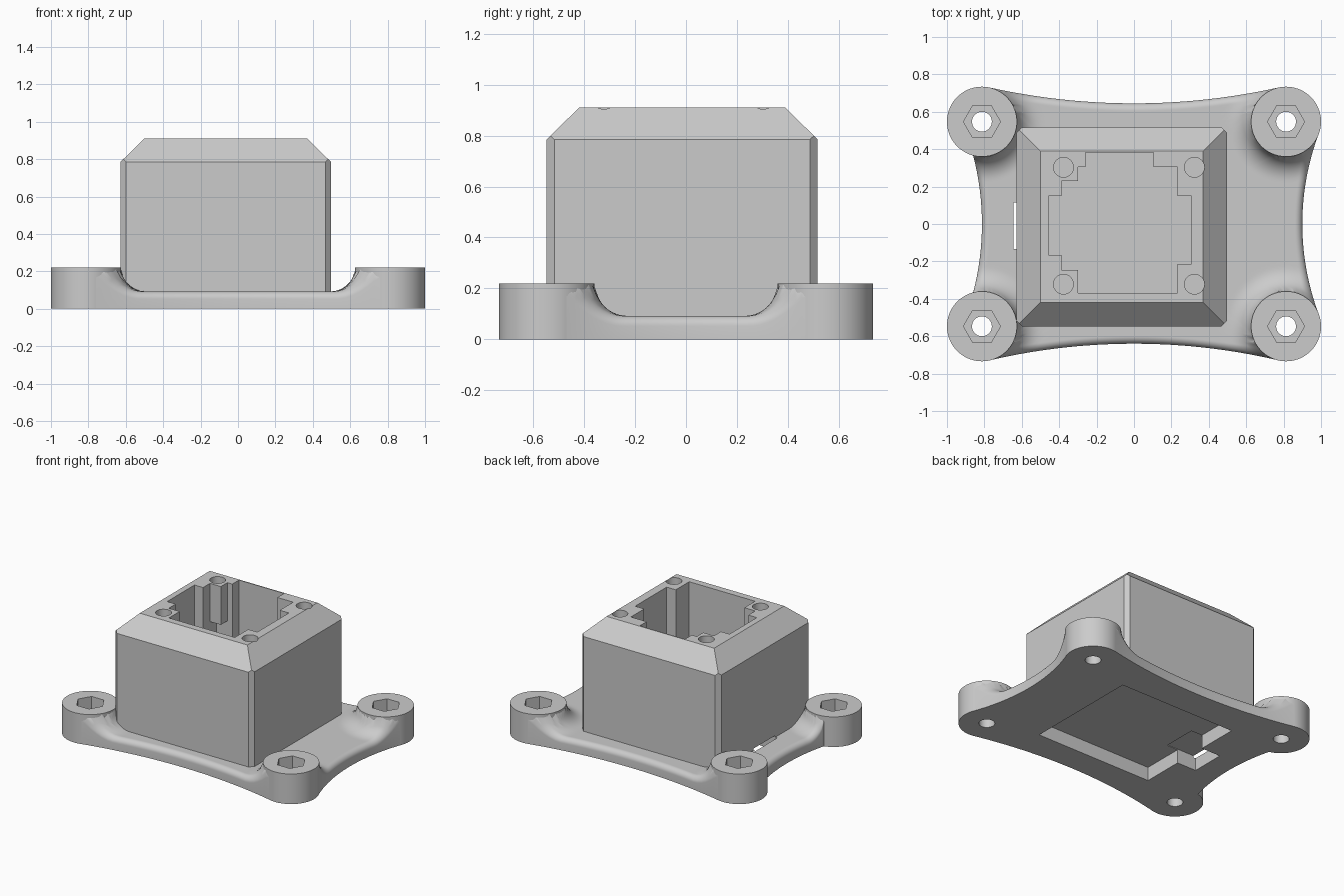
import bpy, bmesh, math
from mathutils import Vector

if "Cube" in bpy.data.objects:
    bpy.data.objects.remove(bpy.data.objects["Cube"])

grey = bpy.data.materials.new("light grey plastic")
grey.use_nodes = True
COLOUR = (0.6, 0.6, 0.6, 1)
grey.diffuse_color = COLOUR
grey.node_tree.nodes["Principled BSDF"].inputs["Base Color"].default_value = COLOUR


def make(name, bm):
    bmesh.ops.recalc_face_normals(bm, faces=bm.faces)
    mesh = bpy.data.meshes.new(name)
    bm.to_mesh(mesh)
    bm.free()
    mesh.materials.append(grey)
    obj = bpy.data.objects.new(name, mesh)
    bpy.context.collection.objects.link(obj)
    return obj


def prism(name, points, z0, z1):
    bm = bmesh.new()
    base = bm.faces.new([bm.verts.new((x, y, z0)) for x, y in points])
    top = bmesh.ops.extrude_face_region(bm, geom=[base])["geom"]
    bmesh.ops.translate(bm, vec=(0, 0, z1 - z0),
                        verts=[v for v in top if isinstance(v, bmesh.types.BMVert)])
    return make(name, bm)


def rect(x0, x1, y0, y1):
    return [(x0, y0), (x1, y0), (x1, y1), (x0, y1)]


def ngon(cx, cy, r, n):
    return [(cx + r * math.cos(math.tau * i / n), cy + r * math.sin(math.tau * i / n))
            for i in range(n)]


def boolean(obj, cutters, operation="DIFFERENCE"):
    bpy.context.view_layer.objects.active = obj
    for cutter in cutters:
        cutter.hide_render = True
        mod = obj.modifiers.new("cut", "BOOLEAN")
        mod.operation, mod.solver, mod.object = operation, "EXACT", cutter
        bpy.ops.object.modifier_apply(modifier=mod.name)
        bpy.data.objects.remove(cutter)


def smooth(obj):
    bpy.ops.object.select_all(action="DESELECT")
    obj.select_set(True)
    bpy.context.view_layer.objects.active = obj
    bpy.ops.object.shade_smooth_by_angle(angle=math.radians(35))


# Main dimensions
BOSS_X, BOSS_Y, BOSS_R, BOSS_H = 0.813, 0.547, 0.187, 0.22
PLATE_H, FILLET, EDGE = 0.092, 0.13, 0.04
bosses = [(sx * BOSS_X, sy * BOSS_Y) for sx in (-1, 1) for sy in (-1, 1)]

# Concave side arcs: outward direction, waist distance, radius, half length
sides = [((1, 0), 0.9, 1.37, 0.48), ((0, 1), 0.645, 3.56, 0.77),
         ((-1, 0), 0.813, 1.45, 0.366), ((0, -1), 0.64, 3.4, 0.77)]
centres, outline = [], []
for (nx, ny), waist, radius, half in sides:
    centres.append((Vector((nx, ny)) * (waist + radius), radius))
    for i in range(41):
        t = half * (i / 20 - 1)
        d = waist + radius - math.sqrt(radius ** 2 - t * t)
        outline.append(Vector((nx * d - ny * t, ny * d + nx * t)))
# Straight links across the corners, hidden in the bosses
path = []
for k in range(4):
    arc = outline[k * 41:(k + 1) * 41]
    nxt = outline[(k + 1) * 41 % len(outline)]
    path += arc + [arc[-1].lerp(nxt, i / 20) for i in range(1, 20)]


def plate_height(p):
    # Fillet around each boss, rounded over at the outer edge
    d = min((p - Vector(b)).length for b in bosses)
    inside = min(max(BOSS_R + FILLET - d, 0), FILLET * 0.999)
    z = PLATE_H + FILLET - math.sqrt(FILLET ** 2 - inside ** 2)
    z = min(z, BOSS_H - 0.005)
    rim = min((p - c).length - r for c, r in centres)
    over = min(max(EDGE - rim, 0), EDGE)
    return z - EDGE + math.sqrt(EDGE ** 2 - over ** 2)


# Base plate: rings stepping in from the outline
bm = bmesh.new()
rings = [[bm.verts.new((p.x, p.y, 0)) for p in path]]
for j in range(61):
    s = 1 - 0.6 * (j / 60) ** 1.5
    rings.append([bm.verts.new((p.x * s, p.y * s, plate_height(p * s))) for p in path])
for a, b in zip(rings, rings[1:]):
    for i in range(len(path)):
        k = (i + 1) % len(path)
        bm.faces.new((a[i], a[k], b[k], b[i]))
bm.faces.new(rings[0])
bm.faces.new(rings[-1])
plate = make("base_plate", bm)


def underside_cutters():
    return [prism("recess", rect(-0.49, 0.45, -0.44, 0.42), -0.1, 0.1),
            prism("cable_channel", rect(-0.645, -0.4, -0.135, 0.115), -0.2, 0.105)]


boolean(plate, [prism("seat", ngon(x, y, 0.18, 64), -0.3, 0.4) for x, y in bosses]
        + underside_cutters())
smooth(plate)

# Corner bosses with hexagonal nut pockets
for i, (x, y) in enumerate(bosses):
    boss = prism(f"corner_boss_{i + 1}", ngon(x, y, BOSS_R, 96), 0, BOSS_H)
    boolean(boss, [prism("bolt_hole", ngon(x, y, 0.053, 32), -0.1, 0.4),
                   prism("nut_pocket", ngon(x, y, 0.099, 6), 0.09, 0.5)])
    smooth(boss)

# Housing: chamfered prism trimmed by a sloping frustum
X0, X1, Y0, Y1, C = -0.628, 0.497, -0.547, 0.517, 0.03
housing = prism("housing", [(X0 + C, Y0), (X1 - C, Y0), (X1, Y0 + C), (X1, Y1 - C),
                            (X1 - C, Y1), (X0 + C, Y1), (X0, Y1 - C), (X0, Y0 + C)],
                0.085, 1.0)
SHOULDER, TOP, INSET = 0.785, 0.91, 0.127
grow = SHOULDER * INSET / (TOP - SHOULDER)
bm = bmesh.new()
low = [bm.verts.new((*p, 0)) for p in rect(X0 - grow, X1 + grow, Y0 - grow, Y1 + grow)]
high = [bm.verts.new((*p, TOP)) for p in rect(X0 + INSET, X1 - INSET, Y0 + INSET, Y1 - INSET)]
bm.faces.new(low)
bm.faces.new(high)
for i in range(4):
    k = (i + 1) % 4
    bm.faces.new((low[i], low[k], high[k], high[i]))
boolean(housing, [make("roof_trim", bm)], "INTERSECT")

# Stepped cavity, relieved behind the two small ribs
FLOOR = 0.14
cavity = [(-.26, .383), (.105, .383), (.105, .305), (.233, .305), (.233, .15), (.307, .15),
          (.307, -.215), (.233, -.215), (.233, -.37), (-.3, -.37), (-.3, -.246),
          (-.388, -.246), (-.388, -.166), (-.457, -.166), (-.457, .15), (-.388, .15),
          (-.388, .23), (-.3, .23), (-.3, .305), (-.26, .305)]
cutters = [prism("cavity", cavity, FLOOR, 1.1),
           prism("rib_relief_back", rect(-0.388, -0.25, 0.2, 0.305), FLOOR + 0.01, 0.63),
           prism("rib_relief_front", rect(-0.388, -0.25, -0.32, -0.2), FLOOR + 0.01, 0.63)]
# Blind screw holes in the rim
for x in (-0.377, 0.323):
    for y in (-0.322, 0.303):
        cutters.append(prism("screw_hole", ngon(x, y, 0.053, 32), 0.76, 1.2))
boolean(housing, cutters + underside_cutters())
smooth(housing)
